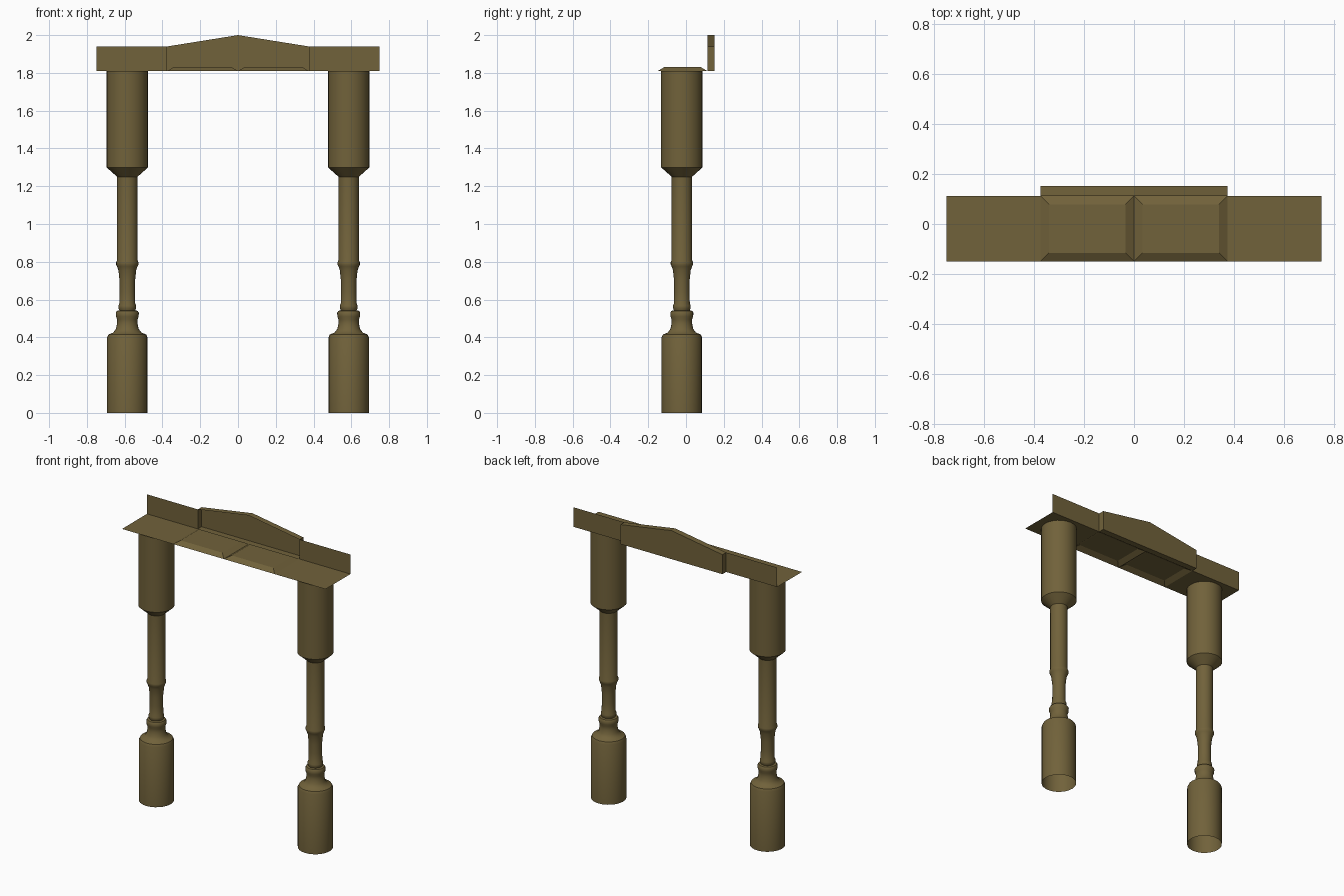
import bpy, bmesh, math

if "Cube" in bpy.data.objects:
    bpy.data.objects.remove(bpy.data.objects["Cube"])

wood = bpy.data.materials.new("olive_brown")
wood.diffuse_color = (0.165, 0.122, 0.043, 1)
wood.use_nodes = True
wood.node_tree.nodes["Principled BSDF"].inputs["Base Color"].default_value = wood.diffuse_color


def make(name, verts, faces, smooth=False):
    mesh = bpy.data.meshes.new(name)
    mesh.from_pydata(verts, [], faces)
    mesh.materials.append(wood)
    obj = bpy.data.objects.new(name, mesh)
    bpy.context.collection.objects.link(obj)
    if smooth:
        bpy.ops.object.select_all(action='DESELECT')
        obj.select_set(True)
        bpy.context.view_layer.objects.active = obj
        bpy.ops.object.shade_smooth_by_angle(angle=math.radians(40))
    return obj


# Turned column outline (radius, height), open at both ends
PROFILE = [(0.107, 0), (0.107, 0.40), (0.10, 0.415), (0.075, 0.425),
           (0.06, 0.445), (0.054, 0.475), (0.054, 0.495), (0.06, 0.51),
           (0.061, 0.53), (0.055, 0.54), (0.042, 0.543), (0.047, 0.555),
           (0.047, 0.567), (0.042, 0.58), (0.041, 0.64), (0.041, 0.70),
           (0.047, 0.755), (0.054, 0.775), (0.059, 0.785), (0.059, 0.797),
           (0.054, 0.81), (0.054, 1.25), (0.11, 1.30), (0.11, 1.81)]
SEG = 24


def column(name, cx, cy):
    verts = [(cx + r * math.cos(2 * math.pi * i / SEG),
              cy + r * math.sin(2 * math.pi * i / SEG), z)
             for r, z in PROFILE for i in range(SEG)]
    faces = [(k * SEG + i, k * SEG + (i + 1) % SEG,
              (k + 1) * SEG + (i + 1) % SEG, (k + 1) * SEG + i)
             for k in range(len(PROFILE) - 1) for i in range(SEG)]
    make(name, verts, faces, True)


# Main levels of the lintel
Y0, Y1, Y2 = -0.15, 0.113, 0.152
ZB, ZT, ZP = 1.81, 1.94, 2.0
W, C = 0.75, 0.375

for side, s in (("left", -1), ("right", 1)):
    column(side + "_column", s * 0.586, -0.022)

    # Flat soffit end above the column
    make(side + "_soffit", [(s * C, Y0, ZB), (s * W, Y0, ZB),
                            (s * W, Y1, ZB), (s * C, Y1, ZB)],
         [(0, 1, 2, 3) if s < 0 else (3, 2, 1, 0)])

    # Soffit coffer, pressed upwards
    x0, x1 = sorted((0, s * C))
    d = 0.034
    low = [(x0, Y0, ZB), (x1, Y0, ZB), (x1, Y1, ZB), (x0, Y1, ZB)]
    top = [(x0 + d, Y0 + d, 1.83), (x1 - d, Y0 + d, 1.83),
           (x1 - d, Y1 - d, 1.83), (x0 + d, Y1 - d, 1.83)]
    make(side + "_coffer", low + top,
         [(7, 6, 5, 4)] + [(i, i + 4, (i + 1) % 4 + 4, (i + 1) % 4)
                           for i in range(4)])

    # Thin facade board
    make(side + "_facade_board", [(s * C, Y1, ZB), (s * W, Y1, ZB),
                                  (s * W, Y1, ZT), (s * C, Y1, ZT)],
         [(0, 1, 2, 3) if s < 0 else (3, 2, 1, 0)])

# Gabled pediment projecting to the back, open on its inner side
outline = [(-C, ZB), (C, ZB), (C, ZT), (0, ZP), (-C, ZT)]
verts = [(x, Y1, z) for x, z in outline] + [(x, Y2, z) for x, z in outline]
make("pediment", verts,
     [(9, 8, 7, 6, 5)] + [(i, (i + 1) % 5, (i + 1) % 5 + 5, i + 5)
                          for i in range(5)])
